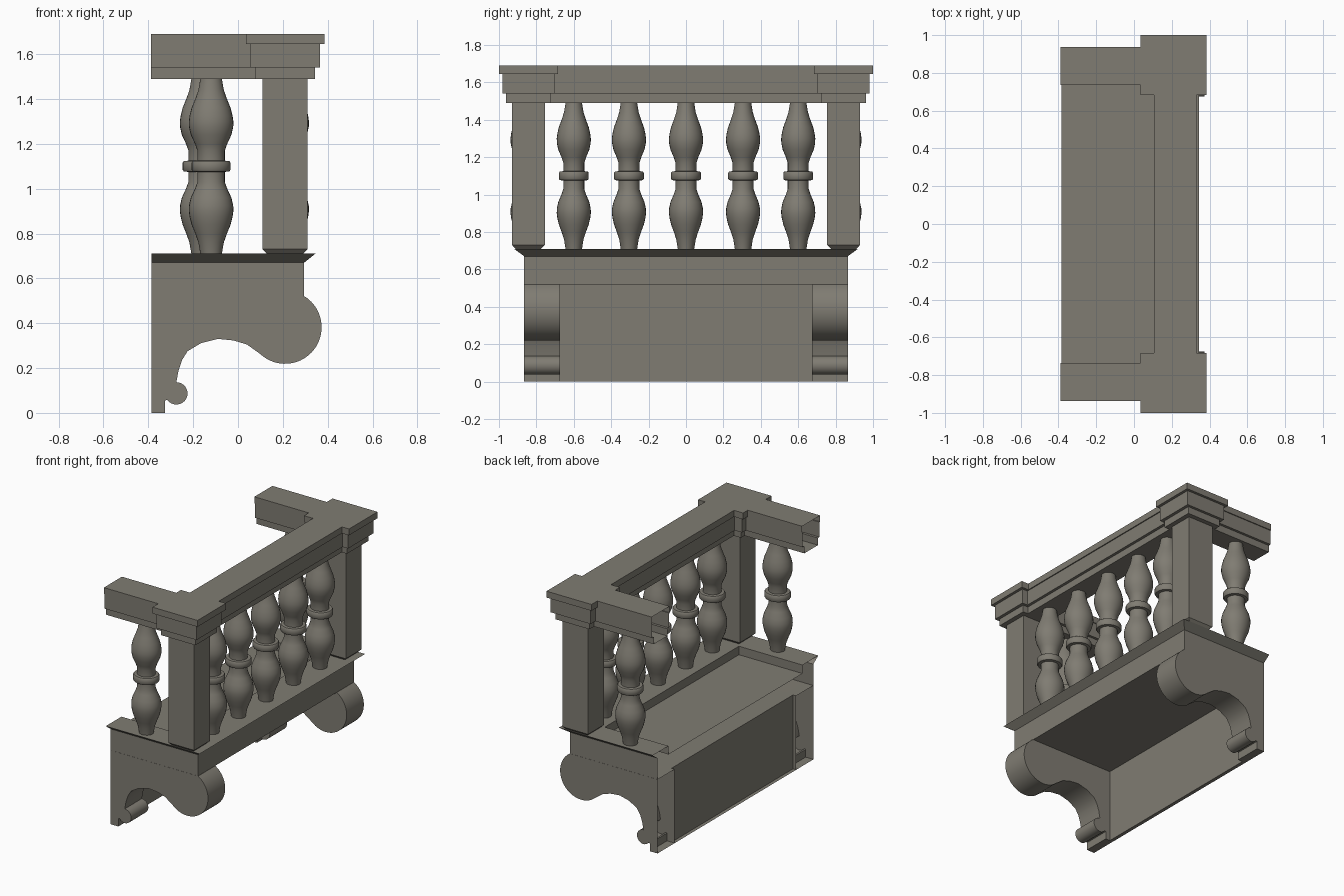
import bpy, bmesh, math

if "Cube" in bpy.data.objects:
    bpy.data.objects.remove(bpy.data.objects["Cube"])

stone = bpy.data.materials.new("warm grey stone")
stone.diffuse_color = (0.215, 0.202, 0.17, 1)
stone.use_nodes = True
stone.node_tree.nodes["Principled BSDF"].inputs["Base Color"].default_value = stone.diffuse_color


def make(name, bm, smooth=False):
    me = bpy.data.meshes.new(name)
    bm.to_mesh(me)
    bm.free()
    me.materials.append(stone)
    ob = bpy.data.objects.new(name, me)
    bpy.context.collection.objects.link(ob)
    if smooth:
        bpy.ops.object.select_all(action='DESELECT')
        ob.select_set(True)
        bpy.context.view_layer.objects.active = ob
        bpy.ops.object.shade_smooth_by_angle(angle=math.radians(35))
    return ob


def loft(name, rings, closed=False, caps=False, fix=True, smooth=False):
    """Skin a list of equal-length point rings with quads."""
    bm = bmesh.new()
    vs = [[bm.verts.new(p) for p in r] for r in rings]
    n = len(rings[0])
    for a, b in zip(vs, vs[1:]):
        for i in range(n if closed else n - 1):
            j = (i + 1) % n
            bm.faces.new((a[i], a[j], b[j], b[i]))
    if caps:
        bm.faces.new(vs[0][::-1])
        bm.faces.new(vs[-1])
    if fix:
        bmesh.ops.recalc_face_normals(bm, faces=bm.faces)
    return make(name, bm, smooth)


def rect(cx, cy, hx, hy, z):
    return [(cx - hx, cy - hy, z), (cx + hx, cy - hy, z),
            (cx + hx, cy + hy, z), (cx - hx, cy + hy, z)]


def arc(cx, cz, r, a0, a1, n):
    return [(cx + r * math.cos(math.radians(a0 + (a1 - a0) * i / n)),
             cz + r * math.sin(math.radians(a0 + (a1 - a0) * i / n))) for i in range(n + 1)]


BACK = -0.385

# Deck edge: fascia, flared lip, rim and step down to the floor, open at the back
edge = [(0.295, 0.865, 0.52), (0.295, 0.865, 0.67), (0.345, 0.92, 0.71),
        (0.11, 0.745, 0.71), (0.11, 0.745, 0.65)]
loft("deck_edge", [[(BACK, -y, z), (x, -y, z), (x, y, z), (BACK, y, z)]
                   for x, y, z in edge], fix=False)

# Floor sheet
loft("floor", [[(BACK, -0.745, 0.65), (0.11, -0.745, 0.65)],
               [(BACK, 0.745, 0.65), (0.11, 0.745, 0.65)]], fix=False)

# Wall panel between the brackets, with the soffit above it
panel = [(BACK, 0), (-0.36, 0), (-0.36, 0.52), (0.295, 0.52)]
loft("wall_and_soffit", [[(x, y, z) for x, z in panel] for y in (0.675, -0.675)], fix=False)

# Scrolled brackets, open at the back
profile = [(BACK, 0), (-0.325, 0), (-0.325, 0.055)]
profile += arc(-0.275, 0.087, 0.05, 215, 450, 16)
profile += [(-0.265, 0.19), (-0.25, 0.235), (-0.225, 0.275), (-0.165, 0.311),
            (-0.09, 0.33), (-0.02, 0.323), (0.04, 0.305)]
profile += arc(0.21, 0.382, 0.163, 227, 418, 28)
profile += [(0.295, 0.52), (BACK, 0.52)]
for side, s in (("left", -1), ("right", 1)):
    loft("bracket_" + side, [[(x, s * y, z) for x, z in profile] for y in (0.675, 0.866)],
         caps=True, smooth=True)

# Corner posts with stepped caps
PX, PY = 0.21, 0.8425
for side, s in (("left", -1), ("right", 1)):
    loft("post_" + side, [rect(PX, s * PY, hx, hy, z) for hx, hy, z in
                          ((0.08, 0.068, 0.71), (0.1, 0.0875, 0.73), (0.1, 0.0875, 1.49))],
         closed=True, caps=True)
    cap = [(0.133, 0.121, 1.49), (0.133, 0.121, 1.54), (0.155, 0.14, 1.54),
           (0.155, 0.14, 1.645), (0.175, 0.158, 1.645), (0.175, 0.158, 1.69)]
    loft("post_cap_" + side, [rect(PX, s * 0.842, hx, hy, z) for hx, hy, z in cap],
         closed=True, caps=True)

# Handrails: one stepped section, swept along the front and both sides
half = [(0.085, 1.49), (0.085, 1.54), (0.105, 1.54), (0.105, 1.645), (0.1125, 1.645), (0.1125, 1.69)]
section = half + [(-w, z) for w, z in reversed(half)]
loft("front_handrail", [[(0.2175 + w, y, z) for w, z in section] for y in (-0.75, 0.75)], closed=True)
for side, s in (("left", -1), ("right", 1)):
    loft("side_handrail_" + side,
         [[(x, s * (0.836 + w * 0.89), z) for w, z in section] for x in (-0.388, 0.12)], closed=True)

# Turned balusters, mirrored about the middle ring
turn = [(0.015, 0.08), (0.023, 0.075), (0.025, 0.056), (0.07, 0.056), (0.1, 0.066),
        (0.14, 0.083), (0.175, 0.0905), (0.2, 0.0912), (0.225, 0.088), (0.26, 0.08),
        (0.3, 0.065), (0.34, 0.052), (0.39, 0.044)]
lathe = [(1.10 - d, r) for d, r in reversed(turn)] + [(1.10 + d, r) for d, r in turn]


def baluster(name, x, y, n=28):
    rings = [[(x + 1.09 * r * math.cos(2 * math.pi * i / n),
               y + r * math.sin(2 * math.pi * i / n), z) for i in range(n)] for z, r in lathe]
    loft(name, rings, closed=True, caps=True, smooth=True)


for i, y in enumerate((-0.6, -0.305, 0, 0.305, 0.6)):
    baluster(f"front_baluster_{i + 1}", 0.217, y)
baluster("side_baluster_left", -0.12, -0.847)
baluster("side_baluster_right", -0.16, 0.847)
